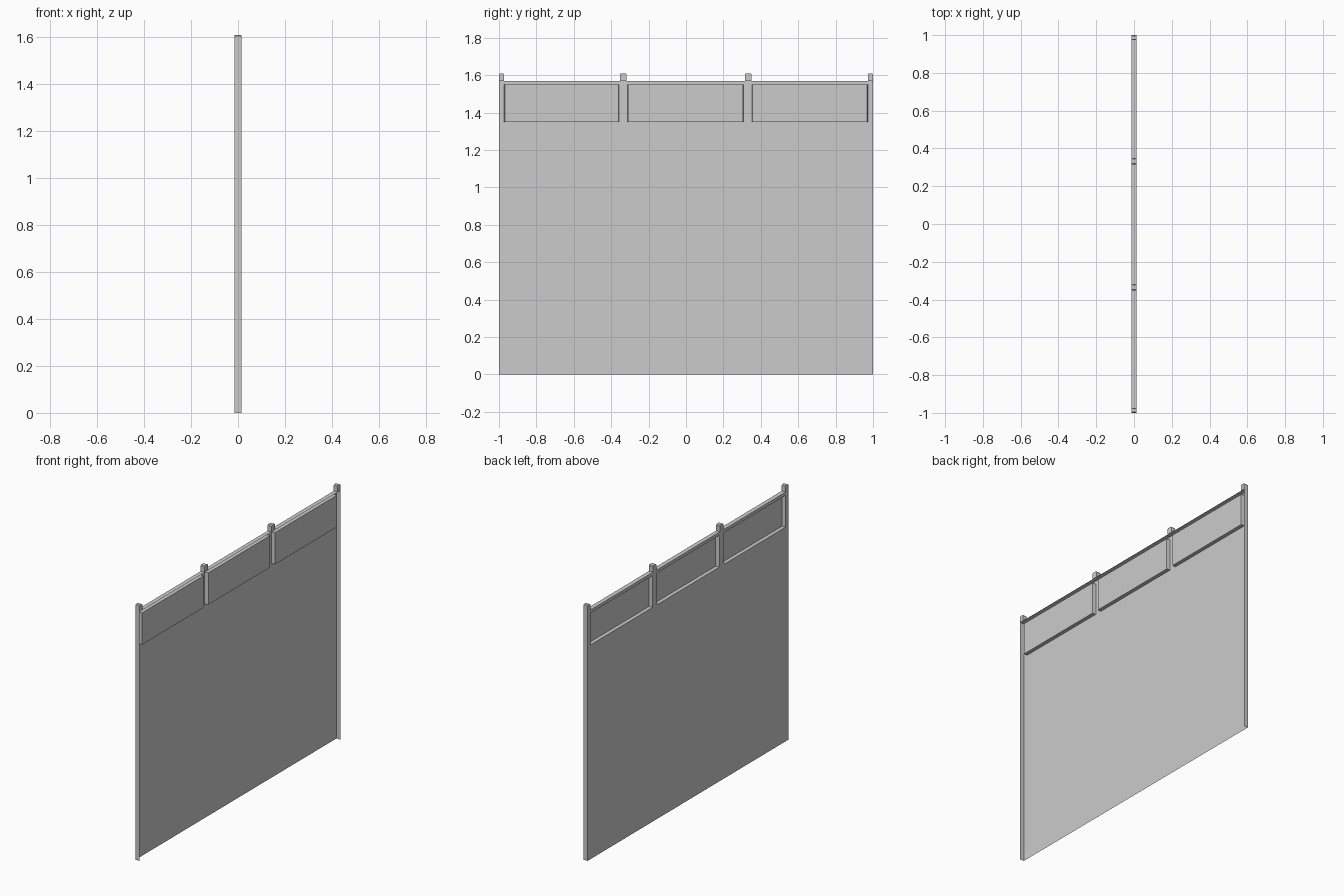
import bpy, bmesh

if "Cube" in bpy.data.objects:
    bpy.data.objects.remove(bpy.data.objects["Cube"])

XB, XF, XP = -0.014, 0.014, 0.010    # back sheet, front lip, raised pane
Z_SILL, Z_HEAD, Z_RAIL, Z_TOP = 1.35, 1.55, 1.57, 1.61
WINDOWS = [(-0.972, -0.357), (-0.313, 0.307), (0.352, 0.972)]


def make_object(name, bm):
    bmesh.ops.remove_doubles(bm, verts=bm.verts, dist=0.0005)
    bmesh.ops.recalc_face_normals(bm, faces=bm.faces)
    mesh = bpy.data.meshes.new(name)
    bm.to_mesh(mesh)
    bm.free()
    obj = bpy.data.objects.new(name, mesh)
    bpy.context.collection.objects.link(obj)
    return obj


def quad(bm, *pts):
    bm.faces.new([bm.verts.new(p) for p in pts])


# Pressed sheet with three raised panes and folded lips at the sides and top
bm = bmesh.new()
ys = [-1.0] + [y for w in WINDOWS for y in w] + [1.0]
zs = [0.0, Z_SILL, Z_HEAD, Z_RAIL]
for i, (y0, y1) in enumerate(zip(ys, ys[1:])):
    for j, (z0, z1) in enumerate(zip(zs, zs[1:])):
        back = [(XB, y0, z0), (XB, y1, z0), (XB, y1, z1), (XB, y0, z1)]
        if i % 2 and j == 1:
            d = 0.003
            pane = [(XP, y0 + d, z0), (XP, y1 - d, z0), (XP, y1 - d, z1), (XP, y0 + d, z1)]
            quad(bm, *pane)
            for k in range(4):
                n = (k + 1) % 4
                quad(bm, back[k], back[n], pane[n], pane[k])
        else:
            quad(bm, *back)
    quad(bm, (XB, y0, Z_RAIL), (XB, y1, Z_RAIL), (XF, y1, Z_RAIL), (XF, y0, Z_RAIL))
for y in (-1.0, 1.0):
    for z0, z1 in zip(zs, zs[1:]):
        quad(bm, (XB, y, z0), (XF, y, z0), (XF, y, z1), (XB, y, z1))
make_object("pressed_panel", bm)


# Post tops standing above the rail, with clipped upper corners
def post_top(name, y0, y1):
    c = 0.005
    profile = [(y0, Z_RAIL), (y1, Z_RAIL), (y1, Z_TOP - c),
               (y1 - c, Z_TOP), (y0 + c, Z_TOP), (y0, Z_TOP - c)]
    bm = bmesh.new()
    face = bm.faces.new([bm.verts.new((XB, y, z)) for y, z in profile])
    ext = bmesh.ops.extrude_face_region(bm, geom=[face])
    verts = [g for g in ext["geom"] if isinstance(g, bmesh.types.BMVert)]
    bmesh.ops.translate(bm, verts=verts, vec=(XF - XB, 0, 0))
    if face.is_valid is False or len(bm.faces) < 8:
        bm.faces.new([v for v in bm.verts if v not in verts])
    make_object(name, bm)


for n, (a, b) in enumerate([(-1.0, -0.973), (-0.353, -0.318), (0.315, 0.35), (0.973, 1.0)]):
    post_top(f"post_top_{n + 1}", a, b)
